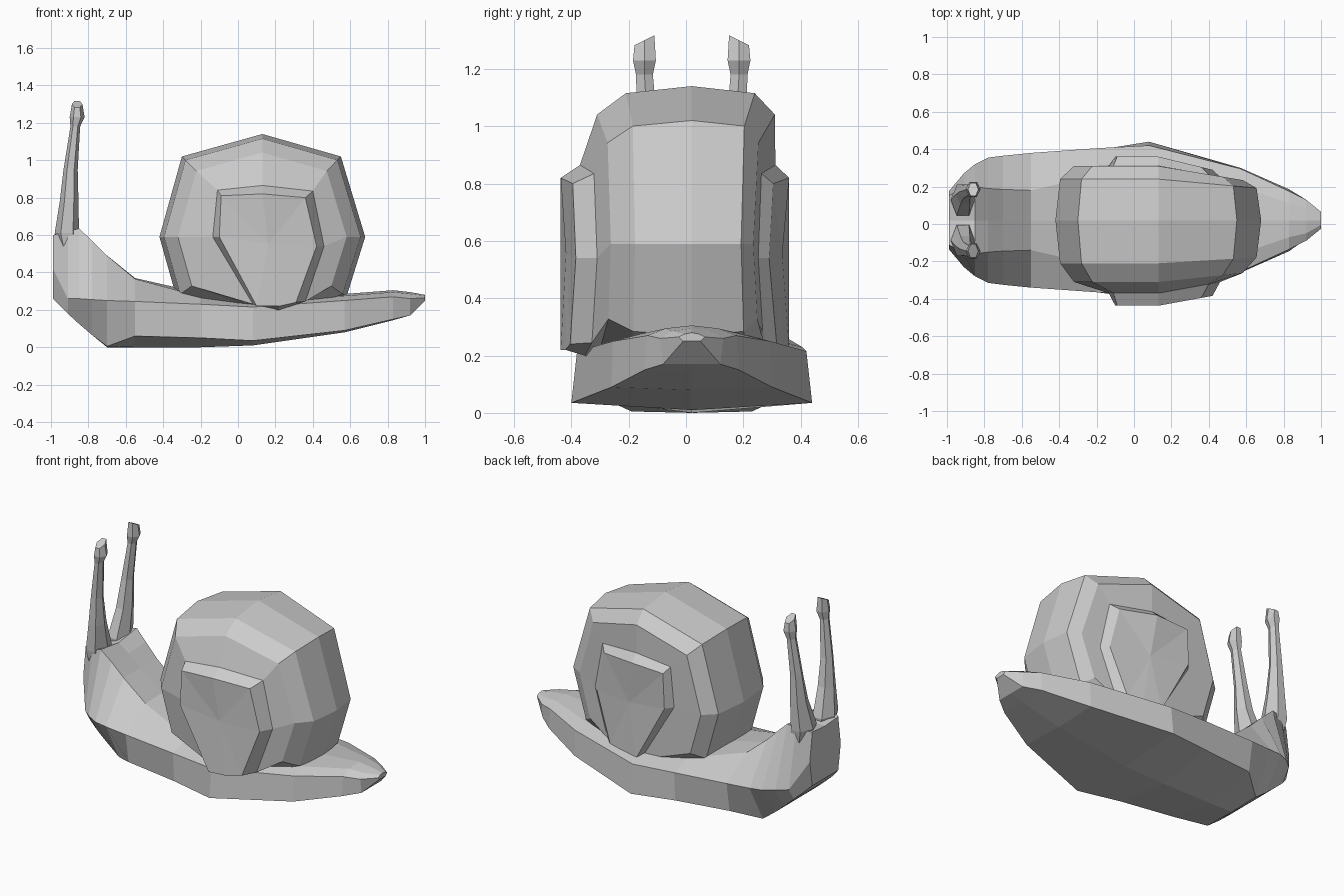
import bpy, bmesh, math

if "Cube" in bpy.data.objects:
    bpy.data.objects.remove(bpy.data.objects["Cube"])

MID = 0.02  # y of the snail's symmetry plane


def loft(name, rings):
    """Skin equal-length point rings, cap both ends, flat shaded."""
    bm = bmesh.new()
    rows = [[bm.verts.new(p) for p in ring] for ring in rings]
    n = len(rows[0])
    for a, b in zip(rows, rows[1:]):
        for i in range(n):
            j = (i + 1) % n
            bm.faces.new((a[i], a[j], b[j], b[i]))
    caps = [bm.faces.new(rows[0]), bm.faces.new(rows[-1][::-1])]
    bmesh.ops.recalc_face_normals(bm, faces=bm.faces)
    bmesh.ops.poke(bm, faces=caps)
    mesh = bpy.data.meshes.new(name)
    bm.to_mesh(mesh)
    bm.free()
    obj = bpy.data.objects.new(name, mesh)
    bpy.context.collection.objects.link(obj)
    return obj


# Body: x, sole z, (half width, z) of foot edge, side and shoulder, top z
stations = [
    (-0.99, .26, (.13, .26), (.155, .42), (.13, .60), .59),
    (-0.91, .18, (.20, .18), (.25, .26), (.18, .62), .59),
    (-0.85, .125, (.205, .125), (.30, .26), (.18, .635), .61),
    (-0.78, .065, (.205, .065), (.335, .255), (.17, .57), .56),
    (-0.70, .00, (.21, .005), (.345, .25), (.165, .49), .49),
    (-0.55, .00, (.33, .06), (.36, .245), (.16, .365), .37),
    (-0.20, .00, (.375, .05), (.385, .23), (.24, .27), .29),
    (0.08, .01, (.42, .035), (.40, .215), (.28, .25), .26),
    (0.57, .08, (.28, .09), (.275, .25), (.18, .275), .285),
    (0.83, .145, (.165, .15), (.155, .27), (.09, .295), .305),
    (0.92, .17, (.10, .17), (.11, .26), (.07, .285), .295),
    (1.00, .25, (.03, .25), (.045, .265), (.025, .275), .28),
]
body = []
for x, bottom, foot, side, shoulder, top in stations:
    half = (foot, side, shoulder)
    ring = [(x, MID, bottom)] + [(x, MID + w, z) for w, z in half]
    ring += [(x, MID, top)] + [(x, MID - w, z) for w, z in half[::-1]]
    body.append(ring)
loft("body", body)

# Eye stalks: x, distance from middle, z, radius in x, radius in y
stalk = [
    (-.890, .105, .50, .070, .080),
    (-.915, .108, .61, .065, .095),
    (-.903, .138, .78, .050, .062),
    (-.895, .152, .95, .038, .042),
    (-.870, .165, 1.18, .026, .034),
    (-.860, .165, 1.23, .040, .046),
    (-.860, .165, 1.30, .028, .040),
]
for side_name, s in (("left", 1), ("right", -1)):
    rings = []
    for k, (x, y, z, rx, ry) in enumerate(stalk):
        tilt = 0.5 if k == len(stalk) - 1 else 0
        ring = []
        for i in range(6):
            a = math.radians(60 * i)
            dy = ry * math.sin(a)
            ring.append((x + rx * math.cos(a), MID + s * (y + dy), z - tilt * dy))
        rings.append(ring)
    loft(side_name + "_eye_stalk", rings)

# Shell: eight-sided coil outline, plus raised inner whorl on both flanks
CX, CZ = 0.13, 0.59
outer = [(.13, 1.14), (.55, 1.02), (.68, .59), (.58, .27),
         (.13, .10), (-.33, .27), (-.42, .59), (-.30, 1.02)]
rim = [(.13, .865), (.40, .835), (.46, .54), (.36, .245),
       (.22, .20), (.08, .23), (-.135, .59), (-.11, .84)]
disc = [(.13, .82), (.36, .80), (.42, .54), (.31, .24),
        (.22, .22), (.10, .22), (-.10, .59), (-.09, .81)]


def ring_at(points, y, taper=0, scale=1.0):
    """Scaled outline at y; taper shifts the tail-side points in y."""
    ring = []
    for x, z in points:
        x, z = CX + (x - CX) * scale, CZ + (z - CZ) * scale
        ring.append((x, y + taper * max(0, x - CX) / .33, z))
    return ring


loft("shell", [
    ring_at(disc, -.437, .06),
    ring_at(rim, -.37, .06),
    ring_at(outer, -.31, .035, .82),
    ring_at(outer, -.21, .02, .955),
    ring_at(outer, .02),
    ring_at(outer, .24, -.03, .955),
    ring_at(outer, .31, -.055, .82),
    ring_at(rim, .312, -.06),
    ring_at(disc, .36, -.08),
])
